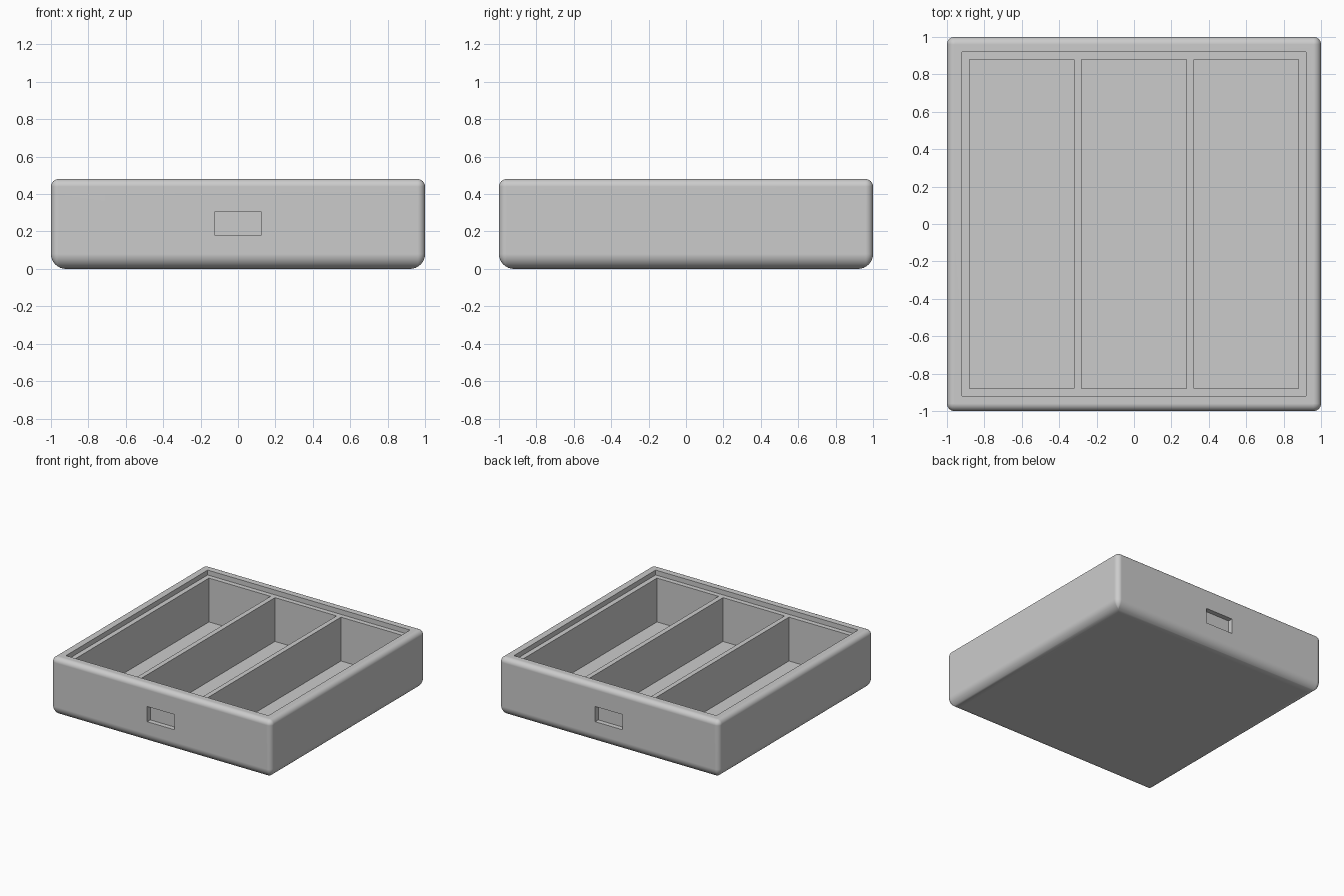
import bpy, bmesh
from math import sin, cos, pi

old = bpy.data.objects.get("Cube")
if old:
    bpy.data.objects.remove(old, do_unlink=True)

HEIGHT = 0.48
EDGE = 0.04      # rounding of the rim and upright corners
BASE = 0.08      # rounding of the underside
STEPS = 8

grey = bpy.data.materials.new("tray grey")
grey.use_nodes = True
grey.diffuse_color = (0.6, 0.6, 0.6, 1)
grey.node_tree.nodes["Principled BSDF"].inputs["Base Color"].default_value = grey.diffuse_color


def make_object(name, bm):
    mesh = bpy.data.meshes.new(name)
    bmesh.ops.recalc_face_normals(bm, faces=bm.faces)
    bm.to_mesh(mesh)
    bm.free()
    mesh.materials.append(grey)
    obj = bpy.data.objects.new(name, mesh)
    bpy.context.collection.objects.link(obj)
    return obj


def ring(bm, inset, z):
    """Square outline whose corner rounding shrinks as it moves inwards."""
    radius = max(EDGE - inset, 0)
    centre = 1 - inset - radius
    verts = []
    for corner in range(4):
        middle = pi / 4 + corner * pi / 2
        cx = centre if cos(middle) > 0 else -centre
        cy = centre if sin(middle) > 0 else -centre
        for i in range(STEPS + 1):
            a = (corner + i / STEPS) * pi / 2
            verts.append(bm.verts.new((cx + radius * cos(a), cy + radius * sin(a), z)))
    return verts


def cut(target, lo, hi):
    """Subtract a box given by two opposite corners."""
    bm = bmesh.new()
    bmesh.ops.create_cube(bm, size=1)
    for v in bm.verts:
        v.co = [lo[k] if v.co[k] < 0 else hi[k] for k in range(3)]
    cutter = make_object("cutter", bm)
    cutter.hide_render = True
    mod = target.modifiers.new("cut", "BOOLEAN")
    mod.operation = "DIFFERENCE"
    mod.solver = "EXACT"
    mod.object = cutter
    bpy.ops.object.modifier_apply(modifier=mod.name)
    bpy.data.objects.remove(cutter, do_unlink=True)


# Rounded solid body, lofted from the underside to the rim
angles = [i / STEPS * pi / 2 for i in range(STEPS + 1)]
profile = [(BASE * (1 - sin(a)), BASE * (1 - cos(a))) for a in angles]
profile += [(EDGE * (1 - cos(a)), HEIGHT - EDGE + EDGE * sin(a)) for a in angles]
bm = bmesh.new()
rings = [ring(bm, d, z) for d, z in profile]
for low, high in zip(rings, rings[1:]):
    for i in range(len(low)):
        j = (i + 1) % len(low)
        bm.faces.new((low[i], low[j], high[j], high[i]))
bm.faces.new(rings[0])
bm.faces.new(rings[-1])
bmesh.ops.remove_doubles(bm, verts=bm.verts, dist=1e-5)
tray = make_object("divided_tray", bm)
bpy.ops.object.select_all(action="DESELECT")
bpy.context.view_layer.objects.active = tray
tray.select_set(True)

# Shallow step inside the rim
LEDGE = 0.44
cut(tray, (-0.92, -0.92, LEDGE), (0.92, 0.92, 0.6))

# Three long compartments
for x in (-0.6, 0, 0.6):
    cut(tray, (x - 0.28, -0.88, 0.08), (x + 0.28, 0.88, 0.6))

# Finger recesses in the front and back walls
cut(tray, (-0.125, -1.1, 0.18), (0.125, -0.96, 0.305))
cut(tray, (-0.125, 0.96, 0.18), (0.125, 1.1, 0.305))

# Smooth roundings, crisp edges, flat panels
bpy.ops.object.shade_smooth_by_angle(angle=pi / 6)
weighted = tray.modifiers.new("panel normals", "WEIGHTED_NORMAL")
weighted.keep_sharp = True
